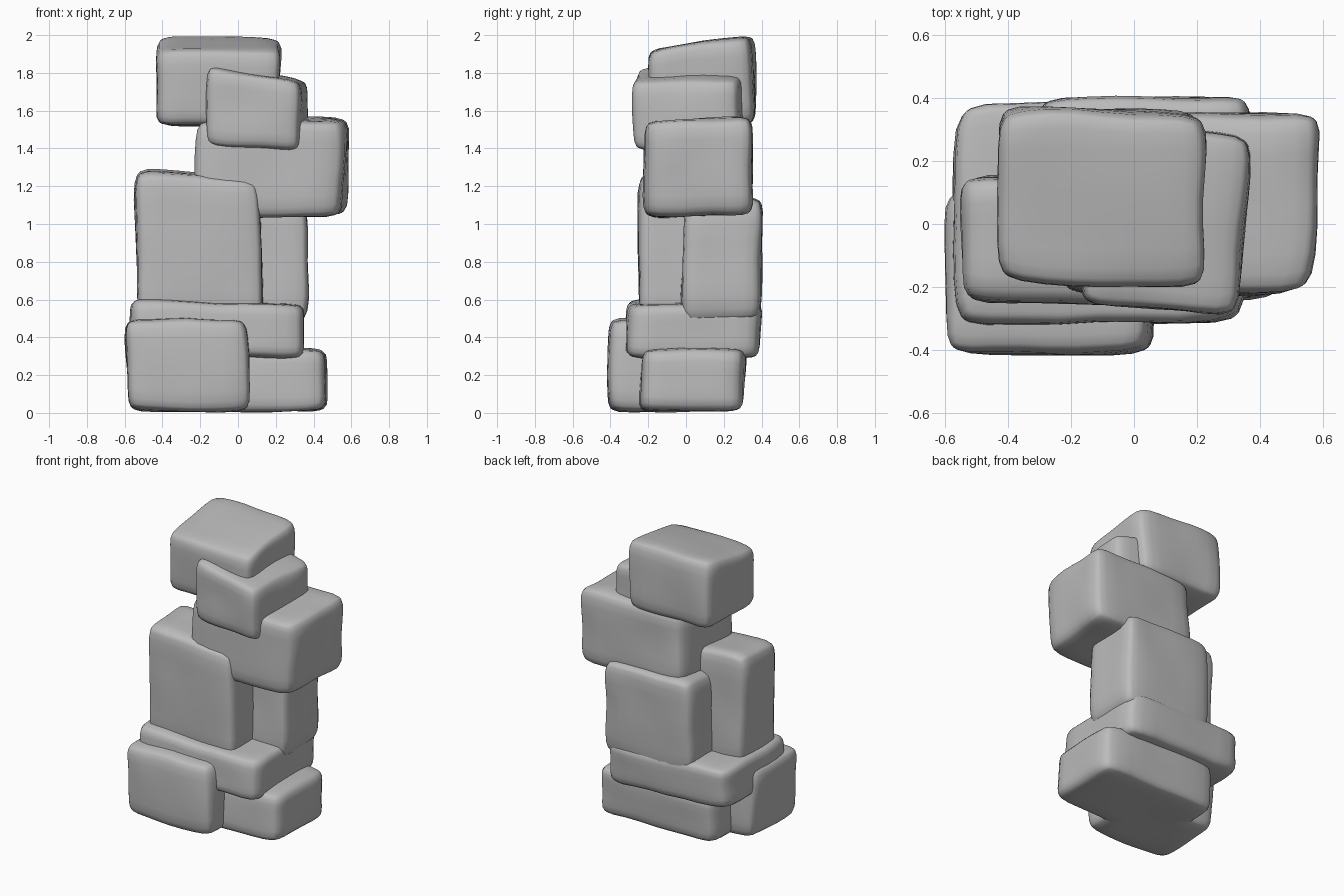
import bpy, bmesh
from mathutils import Vector, noise

if "Cube" in bpy.data.objects:
    bpy.data.objects.remove(bpy.data.objects["Cube"], do_unlink=True)

stone = bpy.data.materials.new("stone grey")
stone.use_nodes = True
stone.diffuse_color = (0.5, 0.5, 0.5, 1)
bsdf = next(n for n in stone.node_tree.nodes if n.type == "BSDF_PRINCIPLED")
bsdf.inputs["Base Color"].default_value = stone.diffuse_color

ROUND = 9      # higher is boxier
CHIP = 0.012   # size of the worn unevenness


def boulder(name, xs, ys, zs, x_by_y=0, x_by_z=0, y_by_x=0, y_by_z=0,
            z_by_x=0, z_by_y=0, top_z_by_x=0, top_z_by_y=0, flare=0):
    """Rounded block filling the given ranges, skewed by small shears."""
    lo, hi = (Vector(v) for v in zip(xs, ys, zs))
    mid, half = (lo + hi) / 2, (hi - lo) / 2
    bm = bmesh.new()
    bmesh.ops.create_cube(bm, size=2)
    bmesh.ops.subdivide_edges(bm, edges=bm.edges[:], cuts=9, use_grid_fill=True)
    for v in bm.verts:
        # crowd the loops toward the edges, then round the block off
        p = Vector([1.5 * c - 0.5 * c ** 3 for c in v.co])
        p /= sum(abs(c) ** ROUND for c in p) ** (1 / ROUND)
        x, y, z = p
        top = (z + 1) / 2
        q = Vector((x * (1 + flare * z) * half.x, y * half.y, z * half.z))
        q += Vector((x_by_y * y + x_by_z * z,
                     y_by_x * x + y_by_z * z,
                     z_by_x * x + z_by_y * y
                     + top * (top_z_by_x * x + top_z_by_y * y)))
        q += mid
        v.co = q + CHIP * noise.noise_vector(q * 4)
    mesh = bpy.data.meshes.new(name)
    bm.to_mesh(mesh)
    bm.free()
    mesh.materials.append(stone)
    mesh.shade_smooth()
    obj = bpy.data.objects.new(name, mesh)
    bpy.context.collection.objects.link(obj)


# Bottom course
boulder("base_front_stone", (-0.59, 0.06), (-0.41, 0.11), (0.01, 0.5), x_by_z=-0.01)
boulder("base_rear_stone", (-0.42, 0.47), (-0.24, 0.31), (0.01, 0.34),
        y_by_z=0.01, x_by_y=0.01)

# Flat stone across the base
boulder("ledge_stone", (-0.57, 0.35), (-0.32, 0.39), (0.3, 0.59),
        z_by_x=-0.015, y_by_x=0.01, y_by_z=0.01)

# Upright pair
boulder("upright_front_stone", (-0.54, 0.125), (-0.25, 0.15), (0.48, 1.27),
        x_by_z=-0.01, top_z_by_x=-0.025, top_z_by_y=0.01)
boulder("upright_rear_stone", (-0.3, 0.37), (-0.02, 0.4), (0.47, 1.13),
        z_by_y=0.01, y_by_z=0.005)

# Overhanging stone and the two on top
boulder("overhang_stone", (-0.22, 0.575), (-0.22, 0.35), (1.04, 1.56),
        x_by_y=0.02, x_by_z=0.012, z_by_y=0.01)
boulder("neck_stone", (-0.15, 0.35), (-0.27, 0.3), (1.4, 1.8),
        x_by_y=0.025, z_by_x=-0.01, top_z_by_x=-0.03, y_by_x=-0.02)
boulder("head_stone", (-0.43, 0.22), (-0.19, 0.36), (1.52, 1.965),
        x_by_z=0.006, top_z_by_y=0.04, y_by_x=-0.01, y_by_z=-0.005, flare=0.02)
